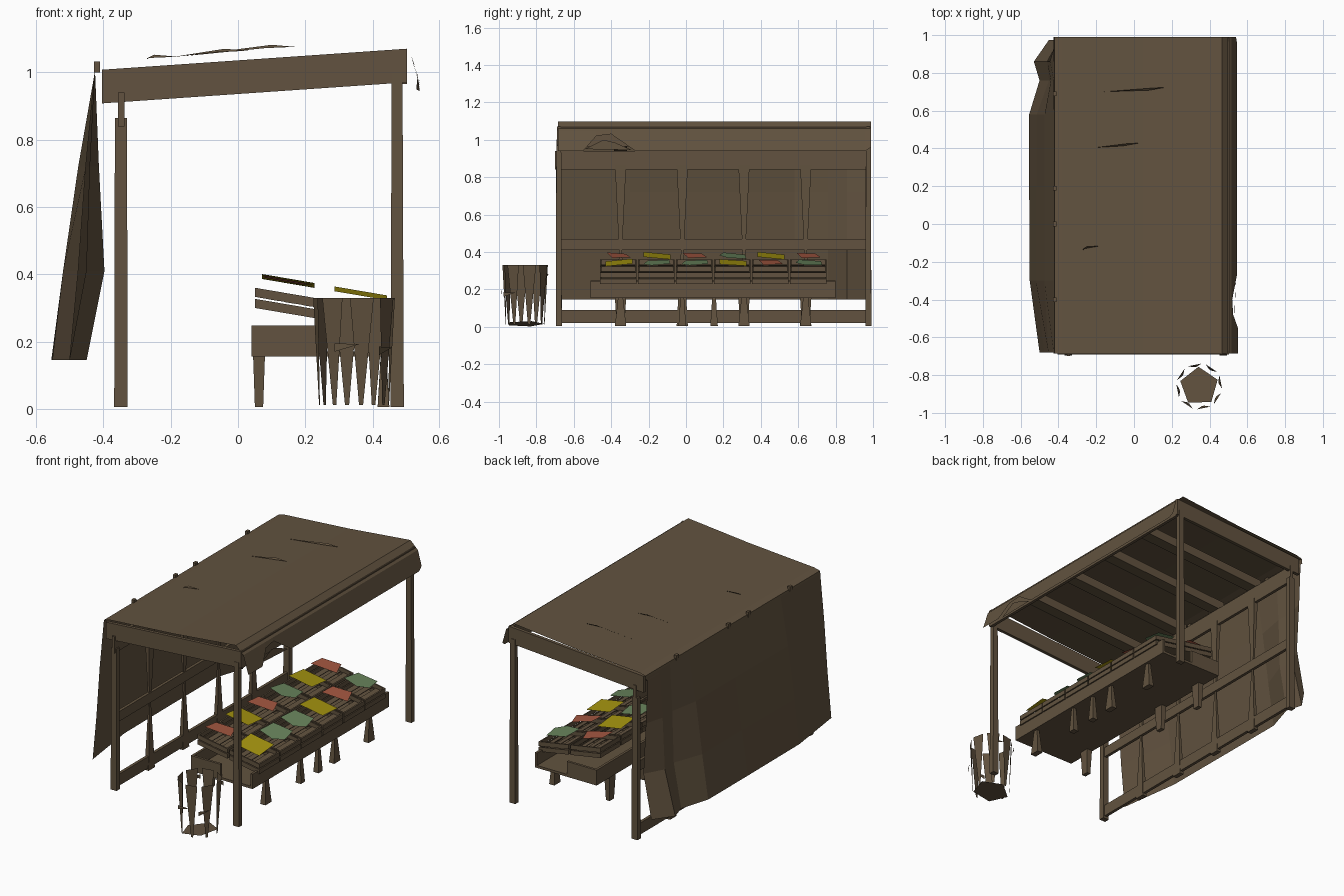
import bpy, bmesh, math, random
from mathutils import Vector

random.seed(4)
cube = bpy.data.objects.get("Cube")
if cube:
    bpy.data.objects.remove(cube)


def material(name, rgb):
    m = bpy.data.materials.new(name)
    m.use_nodes = True
    m.diffuse_color = (*rgb, 1)
    m.node_tree.nodes["Principled BSDF"].inputs["Base Color"].default_value = (*rgb, 1)
    return m


BROWN = material("weathered_brown", (0.122, 0.086, 0.050))
YELLOW = material("yellow", (0.38, 0.30, 0.005))
GREEN = material("sage_green", (0.14, 0.23, 0.107))
RED = material("brick_red", (0.376, 0.098, 0.053))


def finish(name, bm, mat=BROWN):
    me = bpy.data.meshes.new(name)
    bm.to_mesh(me)
    bm.free()
    me.materials.append(mat)
    ob = bpy.data.objects.new(name, me)
    bpy.context.collection.objects.link(ob)
    return ob


def box(name, x, y, z, slope=0, top=1, bottom=1):
    """Box from ranges; slope tilts it along x, top and bottom taper its ends."""
    bm = bmesh.new()
    bmesh.ops.create_cube(bm, size=1)
    for v in bm.verts:
        t = top if v.co.z > 0 else bottom
        px = sum(x) / 2 + v.co.x * t * (x[1] - x[0])
        py = sum(y) / 2 + v.co.y * t * (y[1] - y[0])
        v.co = (px, py, z[0] + (v.co.z + 0.5) * (z[1] - z[0]) + slope * (px - x[0]))
    return finish(name, bm)


def sheet(name, rows):
    """Surface through equal rows of points."""
    bm = bmesh.new()
    vs = [[bm.verts.new(p) for p in row] for row in rows]
    for a, b in zip(vs, vs[1:]):
        for i in range(len(a) - 1):
            bm.faces.new((a[i], a[i + 1], b[i + 1], b[i]))
    return finish(name, bm)


def plate(name, points, mat=BROWN):
    bm = bmesh.new()
    bm.faces.new([bm.verts.new(p) for p in points])
    return finish(name, bm, mat)


FRONT, BACK = -0.68, 0.975
STUDS = (-0.35, -0.02, 0.31, 0.64)

# Corner posts, sloping end beams
for label, y in (("front", FRONT), ("back", BACK)):
    box(label + "_left_post", (0.453, 0.493), (y - 0.016, y + 0.016), (0.005, 1.0), top=0.8)
    box(label + "_right_post", (-0.368, -0.328), (y - 0.016, y + 0.016), (0.005, 0.865), top=0.9)
    box(label + "_beam", (-0.405, 0.503), (y - 0.01, y + 0.01), (0.908, 1.008), slope=0.069)

# Long rails
box("right_top_rail", (-0.356, -0.338), (-0.70, 0.99), (0.84, 0.94))
box("right_middle_rail", (-0.356, -0.338), (FRONT, BACK), (0.41, 0.47))
box("right_bottom_rail", (-0.356, -0.338), (FRONT, BACK), (0.02, 0.09))
box("left_top_rail", (0.485, 0.503), (FRONT, BACK), (0.965, 1.068))

# Studs and rafters
for y in STUDS:
    box("upper_stud", (-0.362, -0.334), (y - 0.03, y + 0.03), (0.43, 0.865), bottom=0.3)
    box("lower_stud", (-0.362, -0.334), (y - 0.03, y + 0.03), (0.005, 0.45), top=0.15)
    box("rafter", (-0.38, 0.485), (y - 0.035, y + 0.035), (0.94, 0.995), slope=0.069)

# Canopy with its folded left edge, lifted near the front
profile = [(-0.425, 0.985), (-0.42, 1.015), (-0.38, 1.025), (0.05, 1.056), (0.465, 1.097), (0.515, 1.05)]
rows = []
for y, hang_x, hang_z in ((-0.685, 0.55, 0.94), (-0.55, 0.55, 0.94), (-0.48, 0.525, 1.02),
                          (-0.40, 0.52, 1.03), (-0.27, 0.545, 0.94), (0.96, 0.545, 0.94), (0.99, 0.54, 0.96)):
    rows.append([(x, y, z) for x, z in profile] + [(hang_x, y, hang_z)])
sheet("canopy", rows)
plate("torn_flap", [(0.53, -0.54, 0.95), (0.535, -0.44, 1.0), (0.535, -0.38, 0.985), (0.54, -0.29, 0.945)])

# Wrinkles on the canopy and ties on its edge
for x0, x1, y in ((-0.16, 0.17, 0.71), (-0.20, 0.03, 0.415), (-0.27, -0.18, -0.13)):
    z0, z1 = (1.03 + 0.084 * (x + 0.38) for x in (x0, x1))
    plate("wrinkle", [(x0, y - 0.01, z0), (x1 - 0.07, y + 0.01, z1 + 0.006),
                      (x1, y + 0.014, z1), (x1 - 0.09, y - 0.002, z1 - 0.004)])
for y in (0.69, 0.19, 0.0, -0.4):
    box("canopy_tie", (-0.428, -0.41), (y - 0.012, y + 0.012), (1.0, 1.032))

# Hanging cloth on the right side: y, foot x, knee x
cloth = [(-0.68, -0.50, -0.475), (-0.3, -0.552, -0.52), (0.2, -0.555, -0.515), (0.58, -0.555, -0.515),
         (0.76, -0.50, -0.45), (0.86, -0.53, -0.46), (0.975, -0.45, -0.397)]
sheet("side_cloth", [[(-0.425, y, 1.005) for y, f, k in cloth],
                     [(k * 0.5 - 0.215, y, 0.72) for y, f, k in cloth],
                     [(k, y, 0.41) for y, f, k in cloth],
                     [(f, y, 0.145) for y, f, k in cloth]])

# Table tray
box("table_bottom", (0.04, 0.455), (-0.51, 0.80), (0.155, 0.17))
box("table_right_board", (0.04, 0.055), (-0.51, 0.80), (0.155, 0.248))
box("table_left_board", (0.44, 0.455), (-0.51, 0.80), (0.155, 0.245))
for y in (-0.51, 0.785):
    box("table_end_board", (0.04, 0.24), (y, y + 0.015), (0.155, 0.248))

# Table legs
for y in (-0.35, 0.31, 0.64):
    box("table_right_leg", (0.045, 0.08), (y - 0.03, y + 0.03), (0.005, 0.155), bottom=0.7)
    box("table_left_leg", (0.415, 0.45), (y - 0.03, y + 0.03), (0.005, 0.155), top=0.45)
for y in (-0.02, 0.15):
    box("table_middle_leg", (0.415, 0.45), (y - 0.02, y + 0.02), (0.005, 0.155), top=0.5)

# Tilted slatted crates with produce
TILT = -0.17
PITCH = 0.203


def crate(x, y):
    x1, y1 = x + 0.2, y + PITCH - 0.008
    z = 0.30 + TILT * (x - 0.05)
    box("crate_floor", (x, x1), (y, y1), (z, z + 0.006), TILT)
    for h in (0.0, 0.033):
        for ya in (y, y1 - 0.008):
            box("crate_end_slat", (x, x1), (ya, ya + 0.008), (z + h, z + h + 0.027), TILT)
        for xa in (x, x1 - 0.008):
            zs = z + h + TILT * (xa - x)
            box("crate_long_slat", (xa, xa + 0.008), (y, y1), (zs, zs + 0.027), TILT)
    for k in (0.055, 0.105, 0.155):
        box("crate_top_slat", (x + k - 0.015, x + k + 0.015), (y, y1),
            (z + 0.035 + TILT * k, z + 0.039 + TILT * k), TILT)


def produce(x, y, mat):
    shape = {YELLOW: ((-1, -1), (1, -1), (1, 1), (-1, 1)),
             GREEN: ((-1, -0.7), (0.3, -1), (1, -0.4), (0.8, 1), (-0.8, 0.9)),
             RED: ((-1, -0.9), (1, -0.5), (0.5, 0.9), (-0.9, 0.5))}[mat]
    tilt = random.uniform(-0.12, 0.12)
    pts = []
    for u, v in shape:
        px, py = x + u * 0.078, y + v * 0.072
        pts.append((px, py, 0.397 + TILT * (px - 0.05) + tilt * v * 0.07))
    plate("produce", pts, mat)


for x, colors in ((0.05, (RED, YELLOW, RED, GREEN, YELLOW, RED)),
                  (0.265, (YELLOW, GREEN, GREEN, YELLOW, RED, GREEN))):
    for i, mat in enumerate(colors):
        y = -0.46 + PITCH * i
        crate(x, y)
        produce(x + 0.1, y + PITCH / 2, mat)

# Broken tub: five-sided floor, tapered staves, hoop fragments
CX, CY = 0.345, -0.86


def ring(angle, r, z):
    return Vector((CX + r * math.cos(angle), CY + r * math.sin(angle), z))


floor = [ring(math.tau * i / 5 + 0.35, 0.104, 0) for i in range(5)]
for p in floor:
    p.z = 0.016 + 0.14 * (p.x - CX)
plate("tub_floor", floor)
for i in range(8):
    a = math.tau * i / 8 + 0.2
    plate("tub_stave", [ring(a - 0.3, 0.122, 0.33), ring(a + 0.3, 0.122, 0.33),
                        ring(a + 0.06, 0.105, 0.012), ring(a - 0.06, 0.105, 0.012)])
for a, z in ((-1.75, 0.18), (-0.75, 0.17), (1.2, 0.27), (2.4, 0.27)):
    plate("tub_hoop", [ring(a - 0.25, 0.138, z - 0.01), ring(a + 0.3, 0.125, z + 0.012), ring(a - 0.25, 0.138, z + 0.015)])
